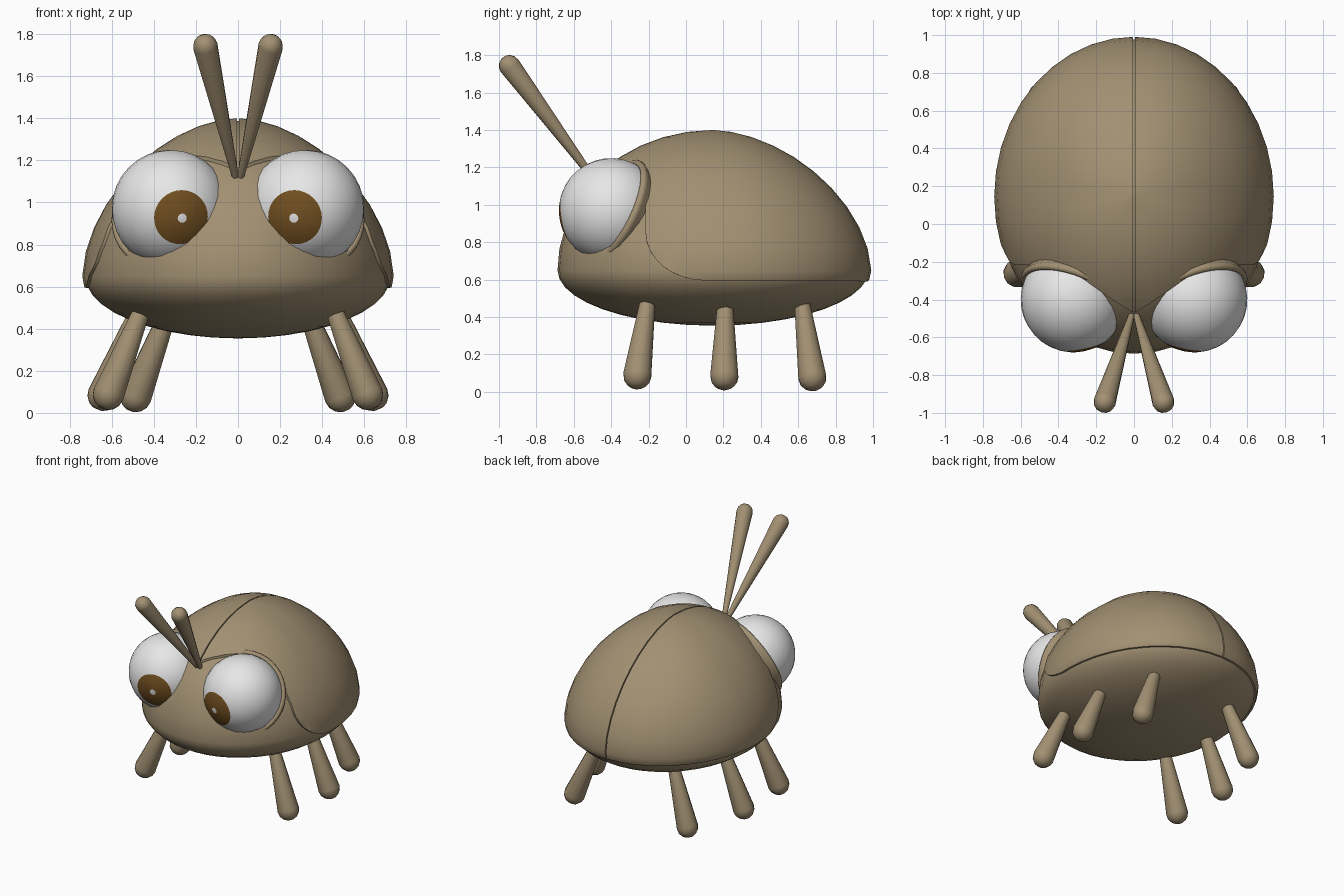
import bpy, bmesh, math
from mathutils import Vector

if "Cube" in bpy.data.objects:
    bpy.data.objects.remove(bpy.data.objects["Cube"])


def material(name, rgb):
    m = bpy.data.materials.new(name)
    m.diffuse_color = (*rgb, 1)
    m.use_nodes = True
    m.node_tree.nodes["Principled BSDF"].inputs["Base Color"].default_value = m.diffuse_color
    return m


BROWN = material("shell brown", (0.36, 0.28, 0.17))
WHITE = material("eye white", (0.80, 0.80, 0.80))
IRIS = material("iris brown", (0.17, 0.08, 0.015))


def finish(bm, name, mats, mirror=False):
    bmesh.ops.remove_doubles(bm, verts=bm.verts, dist=1e-5)
    bmesh.ops.recalc_face_normals(bm, faces=bm.faces)
    me = bpy.data.meshes.new(name)
    bm.to_mesh(me)
    bm.free()
    for m in mats:
        me.materials.append(m)
    ob = bpy.data.objects.new(name, me)
    bpy.context.collection.objects.link(ob)
    if mirror:
        mod = ob.modifiers.new("mirror", "MIRROR")
        mod.use_mirror_merge = False
    return ob


def activate(ob):
    bpy.ops.object.select_all(action="DESELECT")
    ob.select_set(True)
    bpy.context.view_layer.objects.active = ob


def smooth(ob, angle=40):
    activate(ob)
    bpy.ops.object.shade_smooth_by_angle(angle=math.radians(angle))


def loft(bm, rings, closed=True):
    """Skin a list of equal-length point rings; returns faces per strip."""
    vs = [[bm.verts.new(p) for p in r] for r in rings]
    n = len(vs[0])
    strips = [[bm.faces.new((a[i], a[(i + 1) % n], b[(i + 1) % n], b[i]))
               for i in range(n)] for a, b in zip(vs, vs[1:])]
    if closed:
        bm.faces.new(vs[0][::-1])
        bm.faces.new(vs[-1])
    return strips


def revolve_rings(origin, axis, profile, n):
    """Circles of (radius, distance) around an axis."""
    w = axis.normalized()
    u = w.orthogonal().normalized()
    v = w.cross(u)
    return [[origin + w * h + (u * math.cos(2 * math.pi * i / n)
             + v * math.sin(2 * math.pi * i / n)) * r for i in range(n)]
            for r, h in profile]


def egg(name, grow):
    """Domed body with a flatter belly and a sloping back."""
    rings = []
    for k in range(21):
        a = math.radians(-89.5 + 179 * k / 20)
        t, ring = math.sin(a), []
        z = 0.65 + t * ((0.736 if t > 0 else 0.296) + grow)
        for i in range(40):
            f = 2 * math.pi * i / 40
            front = max(0, -math.sin(f))
            p = 2 if t < 0 else 1.74 + 0.26 * front
            r = (1 - abs(t) ** p) ** (1 / p)
            ring.append((math.cos(f) * r * (0.726 + grow),
                         0.145 + math.sin(f) * r * (0.832 + grow), z))
        rings.append(ring)
    bm = bmesh.new()
    loft(bm, rings)
    return finish(bm, name, [BROWN])


def limb(name, p0, p1, r0, r1, n=12):
    """Tapered limb with a rounded tip."""
    p0, p1 = Vector(p0), Vector(p1)
    length = (p1 - p0).length
    prof = [(r0, 0)] + [(r1 * math.cos(math.radians(a)),
                         length + r1 * math.sin(math.radians(a)))
                        for a in (0, 25, 50, 72)]
    bm = bmesh.new()
    loft(bm, revolve_rings(p0, p1 - p0, prof, n))
    smooth(finish(bm, name, [BROWN], True), 50)


# body
smooth(egg("body", 0))

# wing covers: a larger egg trimmed along the eyes, sides and centre seam
cover = egg("wing_cover", 0.014)
stations = []
for x, f in ((0.004, -0.47), (0.1, -0.41), (0.2, -0.34), (0.3, -0.27),
             (0.42, -0.22), (0.9, -0.21)):
    corner = [(x, f + 0.32 * (1 - math.cos(a)), 0.85 - 0.255 * math.sin(a))
              for a in (math.pi / 2 * i / 8 for i in range(9))]
    stations.append([(x, f, 1.6)] + corner + [(x, 1.3, 0.59), (x, 1.3, 1.6)])
bm = bmesh.new()
loft(bm, stations)
cutter = finish(bm, "cover_cutter", [BROWN])
cutter.hide_render = True
mod = cover.modifiers.new("trim", "BOOLEAN")
mod.operation, mod.solver, mod.object = "INTERSECT", "EXACT", cutter
activate(cover)
bpy.ops.object.modifier_apply(modifier="trim")
bpy.data.objects.remove(cutter)
smooth(cover)
cover.modifiers.new("mirror", "MIRROR").use_mirror_merge = False

# eyes, coloured in bands around the gaze direction
EYE, R = Vector((0.32, -0.40, 0.97)), 0.28
gaze = Vector((-0.055, -0.27, -0.045))
angles = [0.3, 4.5, 16, 27.7] + [27.7 + 151.8 * i / 14 for i in range(1, 15)]
bm = bmesh.new()
strips = loft(bm, revolve_rings(
    EYE, gaze, [(R * math.sin(math.radians(a)), R * math.cos(math.radians(a)))
                for a in angles], 32))
for s in strips[1:3]:
    for face in s:
        face.material_index = 1
smooth(finish(bm, "eye", [WHITE, IRIS], True))

# eye sockets: rolled rim with a cup behind the eye
facing = Vector((0.345, -0.84, 0.42)).normalized()
prof = [(0.292 * math.cos(math.radians(a)), -0.025 - 0.292 * math.sin(math.radians(a)))
        for a in (88, 70, 50, 30, 12)]
prof += [(0.289 + 0.018 * math.cos(math.radians(a)),
          -0.025 + 0.022 * math.sin(math.radians(a)))
         for a in (-60, -20, 20, 60, 100, 140, 180)]
bm = bmesh.new()
loft(bm, revolve_rings(EYE, facing, prof, 36), closed=False)
smooth(finish(bm, "eye_socket", [BROWN], True), 50)

# antennae
limb("antenna", (0.012, -0.48, 1.12), (0.155, -0.942, 1.742), 0.016, 0.059)

# legs
limb("front_leg", (0.46, -0.205, 0.48), (0.615, -0.26, 0.09), 0.042, 0.077)
limb("middle_leg", (0.475, 0.21, 0.48), (0.64, 0.205, 0.085), 0.042, 0.077)
limb("rear_leg", (0.33, 0.62, 0.48), (0.485, 0.675, 0.08), 0.042, 0.077)
